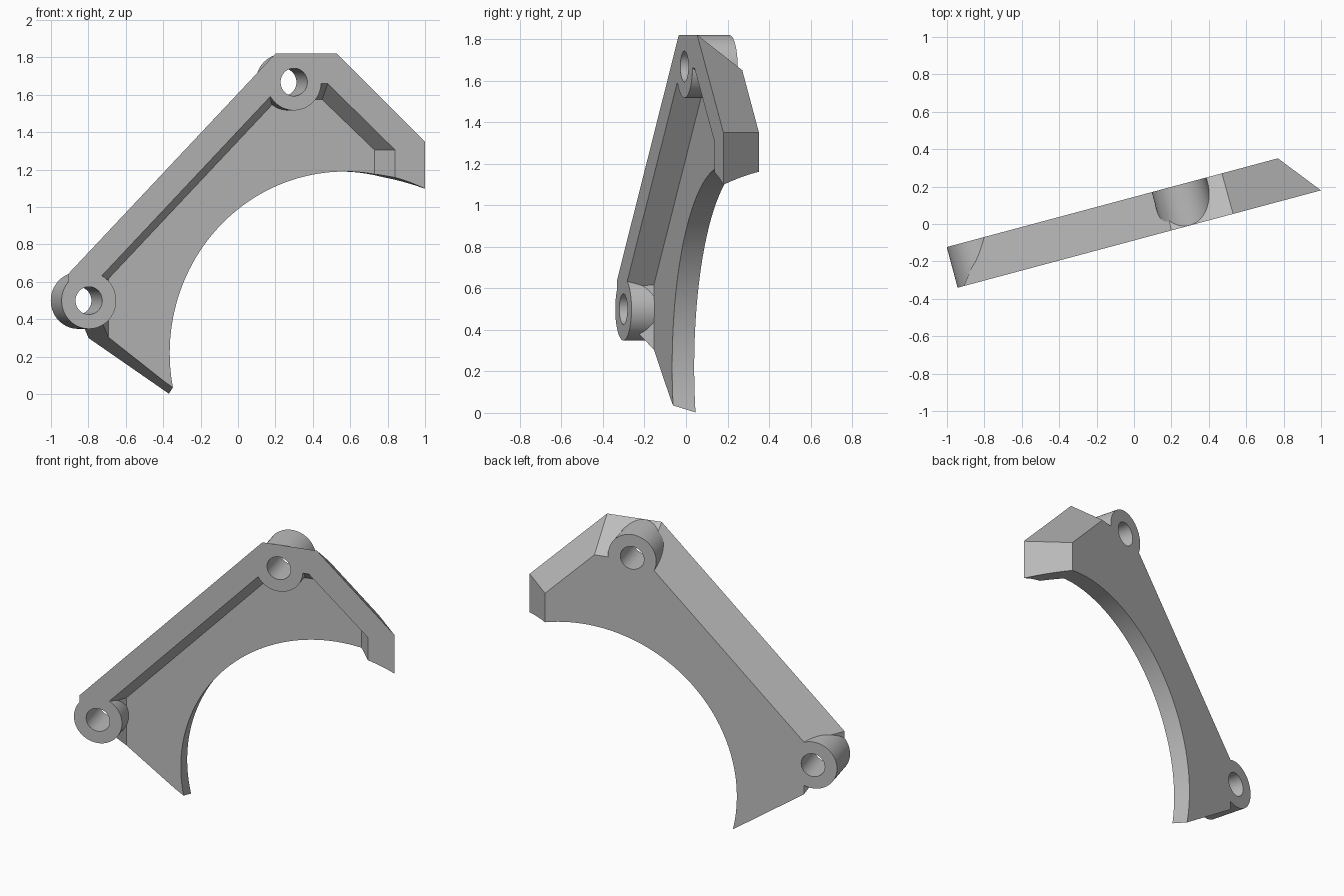
import bpy, bmesh, math
from mathutils import Matrix

cube = bpy.data.objects.get("Cube")
if cube:
    bpy.data.objects.remove(cube)

grey = bpy.data.materials.new("plain_grey")
grey.use_nodes = True
colour = (0.5, 0.5, 0.5, 1)
grey.diffuse_color = colour
grey.node_tree.nodes["Principled BSDF"].inputs["Base Color"].default_value = colour

FRONT, FLOOR, BACK = -0.085, 0.03, 0.14   # depths of the tilted plate


def make(name, bm):
    bmesh.ops.recalc_face_normals(bm, faces=bm.faces)
    mesh = bpy.data.meshes.new(name)
    bm.to_mesh(mesh)
    bm.free()
    mesh.materials.append(grey)
    obj = bpy.data.objects.new(name, mesh)
    bpy.context.collection.objects.link(obj)
    return obj


def loft(name, near, y_near, far, y_far):
    """Solid between two matching outlines at two depths."""
    bm = bmesh.new()
    a = [bm.verts.new((x, y_near, z)) for x, z in near]
    b = [bm.verts.new((x, y_far, z)) for x, z in far]
    bm.faces.new(a)
    bm.faces.new(b[::-1])
    for i in range(len(a)):
        j = (i + 1) % len(a)
        bm.faces.new((a[i], b[i], b[j], a[j]))
    return make(name, bm)


def rod(name, x, z, radius, y0, y1, sides=64):
    """Cylinder running front to back."""
    bm = bmesh.new()
    bmesh.ops.create_cone(bm, cap_ends=True, segments=sides,
                          radius1=radius, radius2=radius, depth=y1 - y0)
    bm.transform(Matrix.Translation((x, (y0 + y1) / 2, z))
                 @ Matrix.Rotation(math.pi / 2, 4, 'X'))
    return make(name, bm)


def combine(target, tool, operation):
    tool.hide_render = True
    mod = target.modifiers.new(operation, 'BOOLEAN')
    mod.operation = operation
    mod.solver = 'EXACT'
    mod.object = tool
    bpy.context.view_layer.objects.active = target
    bpy.ops.object.modifier_apply(modifier=mod.name)
    bpy.data.objects.remove(tool)


# Plate whose outer edges taper towards the back
bracket = loft("bracket",
               [(-.965, .57), (-.965, .64), (.184, 1.82), (.526, 1.82),
                (1.012, 1.35), (1.012, -.17), (0, -.17)], FRONT,
               [(-.79, .30), (-.79, .642), (.192, 1.65), (.524, 1.65),
                (.834, 1.35), (.834, -.229), (0, -.229)], BACK)

# Front pocket, leaving a rim with the same taper
pocket_front = [(-.80, -.4), (-.80, .609), (.223, 1.66), (.474, 1.66),
                (.847, 1.305), (.847, -.4)]
pocket_floor = [(-.71, -.4), (-.71, .616), (.224, 1.575), (.474, 1.575),
                (.764, 1.305), (.764, -.4)]
# Carry the tapered walls a little way past the front face
past = 0.25
pocket_out = [(f[0] + (f[0] - d[0]) * past, f[1] + (f[1] - d[1]) * past)
              for f, d in zip(pocket_front, pocket_floor)]
combine(bracket, loft("pocket_cutter", pocket_out,
                      FRONT - (FLOOR - FRONT) * past, pocket_floor, FLOOR),
        'DIFFERENCE')

# Round bosses, the large arc and the bolt holes
bosses = [(-.848, .50), (.287, 1.668)]
for x, z in bosses:
    combine(bracket, rod("boss", x, z, .151, FRONT, BACK), 'UNION')
combine(bracket, rod("arc_cutter", .6, .22, .97, -1, 1, 160), 'DIFFERENCE')
for x, z in bosses:
    combine(bracket, rod("hole_cutter", x, z, .074, -1, 1), 'DIFFERENCE')

# Turn the finished part and shade its curves
bracket.data.transform(Matrix.Rotation(math.radians(15), 4, 'Z'))
bpy.ops.object.select_all(action='DESELECT')
bracket.select_set(True)
bpy.context.view_layer.objects.active = bracket
bpy.ops.object.shade_smooth_by_angle(angle=math.radians(20))
